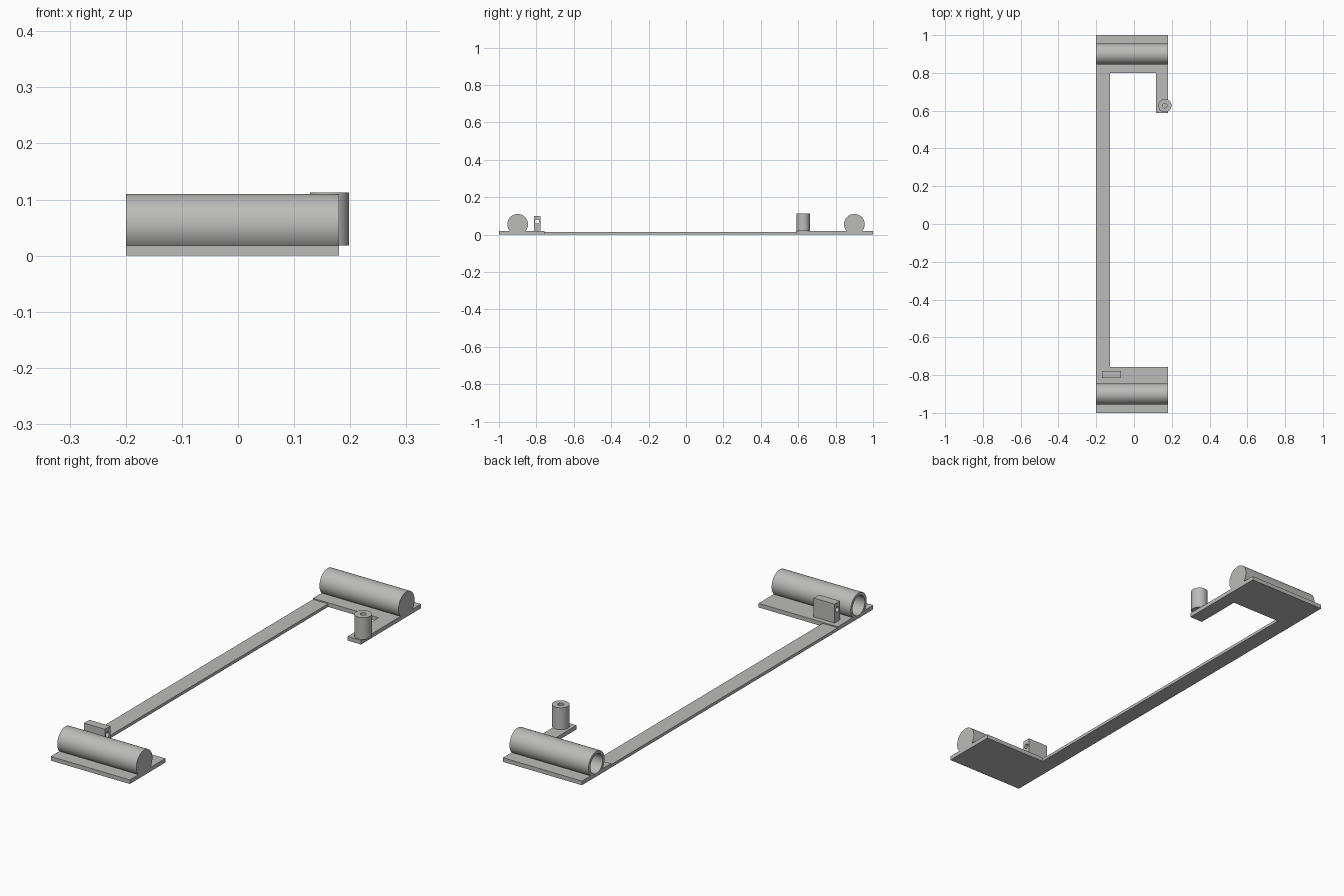
import bpy, bmesh, math
from mathutils import Matrix, Vector

cube = bpy.data.objects.get("Cube")
if cube:
    bpy.data.objects.remove(cube, do_unlink=True)

grey = bpy.data.materials.new("plain grey")
grey.use_nodes = True
colour = (0.5, 0.5, 0.49, 1)
grey.diffuse_color = colour
grey.node_tree.nodes["Principled BSDF"].inputs["Base Color"].default_value = colour

PLATE = 0.018      # plate thickness
TUBE_R = 0.055     # outer tube radius
BORE_R = 0.042     # tube bore radius
LEFT, RIGHT = -0.2, 0.18


def finish(name, bm, smooth=False):
    bmesh.ops.recalc_face_normals(bm, faces=bm.faces)
    mesh = bpy.data.meshes.new(name)
    bm.to_mesh(mesh)
    bm.free()
    mesh.materials.append(grey)
    ob = bpy.data.objects.new(name, mesh)
    bpy.context.collection.objects.link(ob)
    if smooth:
        bpy.ops.object.select_all(action='DESELECT')
        ob.select_set(True)
        bpy.context.view_layer.objects.active = ob
        bpy.ops.object.shade_smooth_by_angle(angle=math.radians(35))
    return ob


def prism(name, outline, z0, z1):
    """Extrude a flat outline upward."""
    bm = bmesh.new()
    face = bm.faces.new([bm.verts.new((x, y, z0)) for x, y in outline])
    new = bmesh.ops.extrude_face_region(bm, geom=[face])["geom"]
    bmesh.ops.translate(bm, vec=(0, 0, z1 - z0),
                        verts=[v for v in new if isinstance(v, bmesh.types.BMVert)])
    return finish(name, bm)


def box(name, x0, x1, y0, y1, z0, z1):
    return prism(name, [(x0, y0), (x1, y0), (x1, y1), (x0, y1)], z0, z1)


def lathe(name, profile, place, steps=64):
    """Spin (radius, height) points about z, then place the result."""
    bm = bmesh.new()
    verts = [bm.verts.new((r, 0, h)) for r, h in profile]
    edges = [bm.edges.new(pair) for pair in zip(verts, verts[1:])]
    bmesh.ops.spin(bm, geom=verts + edges, cent=(0, 0, 0), axis=(0, 0, 1),
                   angle=math.tau, steps=steps)
    bmesh.ops.remove_doubles(bm, verts=bm.verts, dist=1e-5)
    bmesh.ops.transform(bm, matrix=place, verts=bm.verts)
    return finish(name, bm, smooth=True)


def drill_x(ob, radius, y, z):
    """Cut a hole along x right through a part."""
    bm = bmesh.new()
    place = Matrix.Translation((0, y, z)) @ Matrix.Rotation(math.pi / 2, 4, 'Y')
    bmesh.ops.create_cone(bm, cap_ends=True, segments=64, radius1=radius,
                          radius2=radius, depth=1, matrix=place)
    cutter = finish("hole_cutter", bm)
    cutter.hide_render = True
    mod = ob.modifiers.new("hole", 'BOOLEAN')
    mod.operation, mod.solver, mod.object = 'DIFFERENCE', 'EXACT', cutter
    bpy.context.view_layer.objects.active = ob
    bpy.ops.object.modifier_apply(modifier=mod.name)
    bpy.data.objects.remove(cutter, do_unlink=True)


# Base: two end plates, the rear one with an arm, joined by a thinner bar
front_plate = box("front_plate", LEFT, RIGHT, -1, -0.756, 0, PLATE)
rear_plate = prism("rear_plate_with_arm",
                   [(LEFT, 1), (LEFT, 0.8), (0.116, 0.8), (0.116, 0.587),
                    (RIGHT, 0.587), (RIGHT, 1)], 0, PLATE)
box("connecting_bar", LEFT, -0.127, -0.756, 0.8, 0, 0.013)

# Tubes: closed on the +x end, open on the -x end
length, cap = RIGHT - LEFT, 0.015
cup = [(0, length), (TUBE_R, length), (TUBE_R, 0), (BORE_R, 0),
       (BORE_R, length - cap), (0, length - cap)]
for name, y, plate in (("front_tube", -0.9, front_plate), ("rear_tube", 0.9, rear_plate)):
    place = Matrix.Translation((LEFT, y, TUBE_R)) @ Matrix.Rotation(math.pi / 2, 4, 'Y')
    lathe(name, cup, place)
    drill_x(plate, BORE_R + 0.004, y, TUBE_R)

# Post with a small hole in its top
top, hole = 0.113 - PLATE, 0.012
lathe("post", [(0, 0), (0.035, 0), (0.035, top), (hole, top), (hole, 0.005), (0, 0.005)],
      Matrix.Translation((0.163, 0.627, PLATE)), steps=48)

# Upright lug with a cross hole
lug = box("lug", -0.17, -0.07, -0.814, -0.777, PLATE, 0.1)
drill_x(lug, 0.011, -0.796, 0.07)
